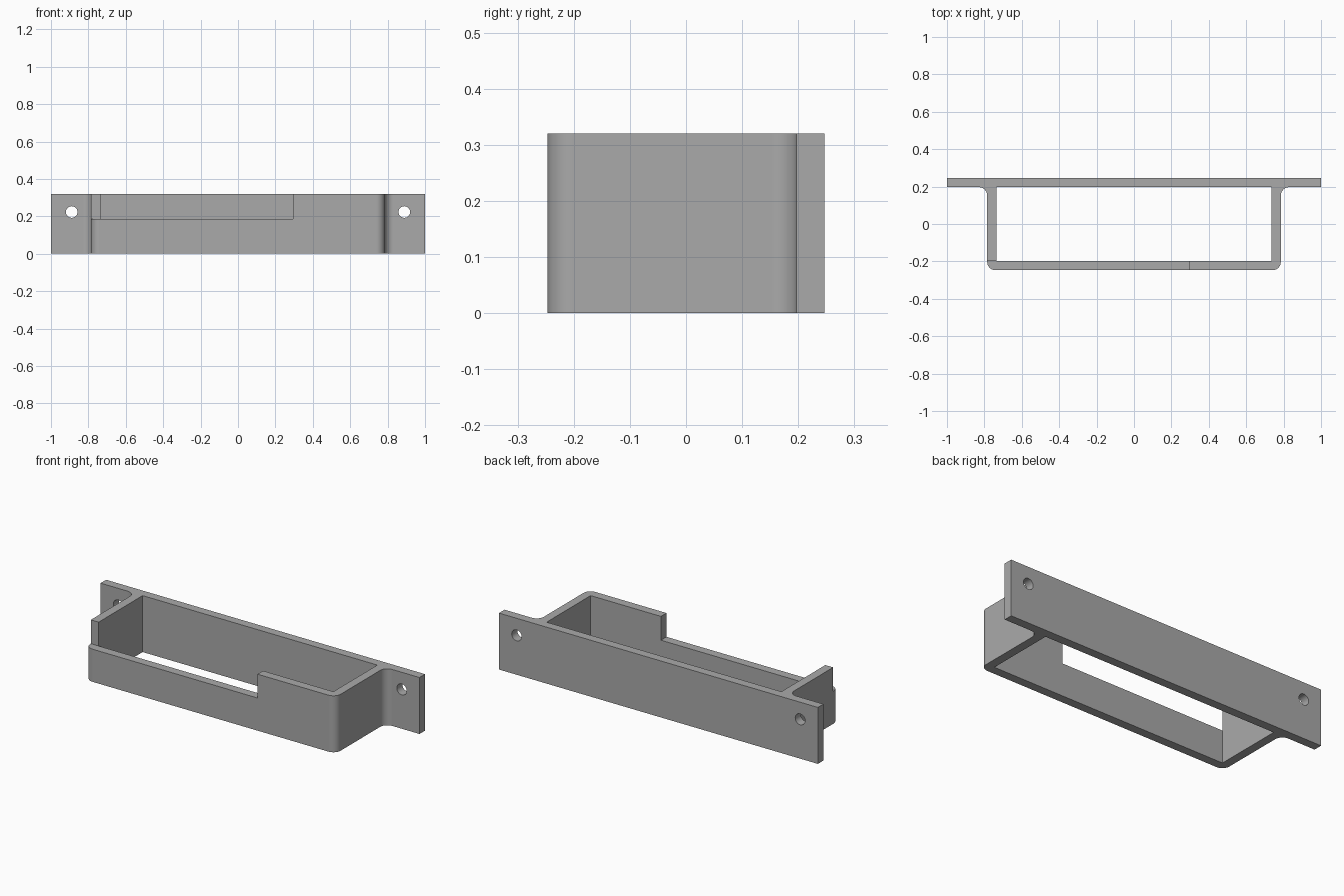
import bpy, bmesh
from math import radians, sin, cos, pi
from mathutils import Matrix, Vector

cube = bpy.data.objects.get("Cube")
if cube:
    bpy.data.objects.remove(cube, do_unlink=True)

HEIGHT = 0.32
BACK, FRONT = 0.247, -0.247
PLATE_Y, LIP_Y = 0.197, -0.197     # inner faces of back plate and front wall
OUTER, INNER = 0.785, 0.736        # side wall faces
RADIUS = 0.045

grey = bpy.data.materials.new("plain grey")
grey.use_nodes = True
grey.diffuse_color = (0.4, 0.4, 0.4, 1)
grey.node_tree.nodes["Principled BSDF"].inputs["Base Color"].default_value = (0.4, 0.4, 0.4, 1)


def make_object(name, bm):
    bmesh.ops.recalc_face_normals(bm, faces=bm.faces)
    mesh = bpy.data.meshes.new(name)
    bm.to_mesh(mesh)
    bm.free()
    mesh.materials.append(grey)
    obj = bpy.data.objects.new(name, mesh)
    bpy.context.collection.objects.link(obj)
    return obj


def box(name, low, high):
    low, high = Vector(low), Vector(high)
    bm = bmesh.new()
    bmesh.ops.create_cube(bm, size=1, matrix=Matrix.Translation((low + high) / 2)
                          @ Matrix.Diagonal((*(high - low), 1)))
    return make_object(name, bm)


def arc(cx, cy, start, end, steps=10):
    angles = [radians(start + (end - start) * i / steps) for i in range(steps + 1)]
    return [(cx + RADIUS * cos(a), cy + RADIUS * sin(a)) for a in angles]


# Bracket body: half outline with rounded front corner and plate fillet, mirrored
half = arc(OUTER - RADIUS, FRONT + RADIUS, -90, 0)
half += arc(OUTER + RADIUS, PLATE_Y - RADIUS, 180, 90)
half += [(1, PLATE_Y), (1, BACK)]
outline = half + [(-x, y) for x, y in reversed(half)]

bm = bmesh.new()
base = bm.faces.new([bm.verts.new((x, y, 0)) for x, y in outline])
top = bmesh.ops.extrude_face_region(bm, geom=[base])["geom"]
bmesh.ops.translate(bm, vec=(0, 0, HEIGHT),
                    verts=[v for v in top if isinstance(v, bmesh.types.BMVert)])
bracket = make_object("bracket", bm)

# Cutters: central opening, front notch and the two screw holes
cutters = [
    box("opening_cutter", (-INNER, LIP_Y, -0.1), (INNER, PLATE_Y, HEIGHT + 0.1)),
    box("notch_cutter", (-0.9, -0.4, 0.185), (0.295, LIP_Y, HEIGHT + 0.1)),
]
for side in (-1, 1):
    bm = bmesh.new()
    bmesh.ops.create_cone(bm, cap_ends=True, segments=32, radius1=0.031, radius2=0.031, depth=0.2,
                          matrix=Matrix.Translation((side * 0.889, 0.222, 0.223))
                          @ Matrix.Rotation(pi / 2, 4, "X"))
    cutters.append(make_object("screw_hole_cutter", bm))

bpy.ops.object.select_all(action="DESELECT")
bpy.context.view_layer.objects.active = bracket
bracket.select_set(True)
for cutter in cutters:
    cutter.hide_render = True
    cut = bracket.modifiers.new("cut", "BOOLEAN")
    cut.operation = "DIFFERENCE"
    cut.solver = "EXACT"
    cut.object = cutter
    bpy.ops.object.modifier_apply(modifier=cut.name)
    bpy.data.objects.remove(cutter, do_unlink=True)

# Smooth rounded corners and holes, crisp flat faces
bpy.ops.object.shade_smooth_by_angle(angle=radians(30))
normals = bracket.modifiers.new("flat_face_normals", "WEIGHTED_NORMAL")
normals.keep_sharp = True
